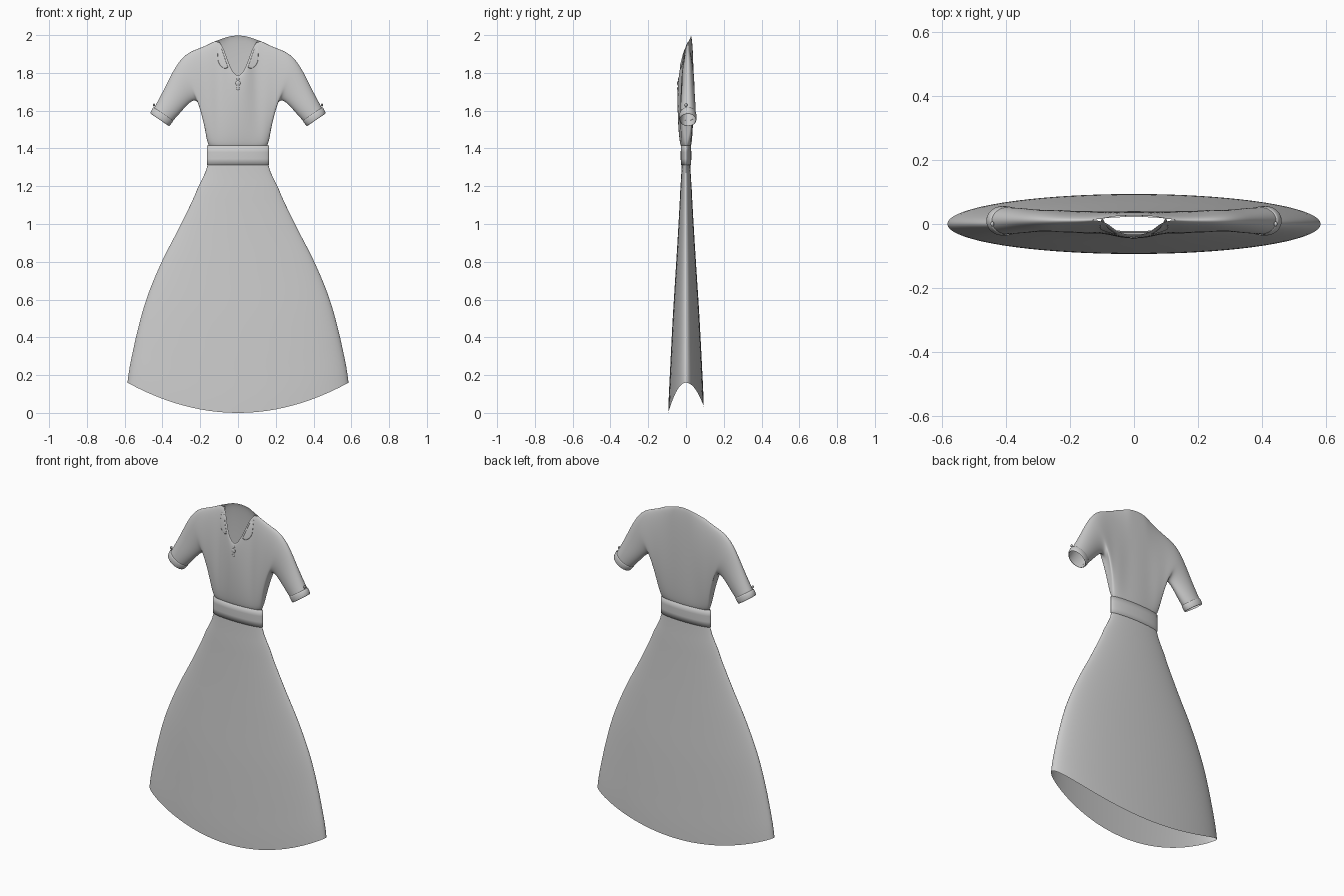
import bpy, bmesh
from math import sin, cos, pi
from mathutils import Vector
from mathutils.bvhtree import BVHTree

if "Cube" in bpy.data.objects:
    bpy.data.objects.remove(bpy.data.objects["Cube"])


def make(name, grids, closed=False, mirror=False, subsurf=0, solid=0):
    """Mesh from grids of points (rows of equal length), welded and smooth."""
    bm = bmesh.new()
    for g in grids:
        vs = [[bm.verts.new(p) for p in row] for row in g]
        n = len(vs[0])
        for r0, r1 in zip(vs, vs[1:]):
            for i in range(n if closed else n - 1):
                j = (i + 1) % n
                bm.faces.new((r0[i], r0[j], r1[j], r1[i]))
    bmesh.ops.remove_doubles(bm, verts=bm.verts, dist=0.0005)
    bmesh.ops.recalc_face_normals(bm, faces=bm.faces)
    me = bpy.data.meshes.new(name)
    bm.to_mesh(me)
    bm.free()
    for p in me.polygons:
        p.use_smooth = True
    ob = bpy.data.objects.new(name, me)
    bpy.context.collection.objects.link(ob)
    if mirror:
        ob.modifiers.new("mirror", 'MIRROR')
    if solid:
        m = ob.modifiers.new("solid", 'SOLIDIFY')
        m.thickness, m.offset = solid, 0
    if subsurf:
        m = ob.modifiers.new("subsurf", 'SUBSURF')
        m.levels = m.render_levels = subsurf
    return ob


def spline(keys, t):
    """Catmull-Rom through (t, a, b) keys."""
    k = 0
    while k < len(keys) - 2 and t > keys[k + 1][0]:
        k += 1
    p = [Vector(keys[min(max(i, 0), len(keys) - 1)][1:]) for i in range(k - 1, k + 3)]
    u = (t - keys[k][0]) / (keys[k + 1][0] - keys[k][0])
    return 0.5 * (2 * p[1] + (p[2] - p[0]) * u + (2 * p[0] - 5 * p[1] + 4 * p[2] - p[3]) * u**2
                  + (3 * p[1] - p[0] - 3 * p[2] + p[3]) * u**3)


def sheets(stations, n=10):
    """Front and back sheets between a bottom and a top outline.
    Station: x top, z top front, z top back, x bottom, z bottom,
    y bottom front/back, y top front/back, bulge."""
    front, back = [], []
    for xt, zf, zr, xb, zb, bf, bb, tf, tb, h in stations:
        rf, rb = [], []
        for i in range(n + 1):
            a = pi * i / n
            w = (1 - cos(a)) / 2
            x = xb + (xt - xb) * w
            rf.append((x, bf + (tf - bf) * w - h * sin(a), zb + (zf - zb) * w))
            rb.append((x, bb + (tb - bb) * w + h * sin(a), zb + (zr - zb) * w))
        front.append(rf)
        back.append(rb)
    return [front, back]


# Skirt: elliptical rings down to a hem that dips at front and back
N = 72
keys = [(0, .16, .023), (.095, .208, .03), (.27, .3, .042), (.445, .403, .056),
        (.615, .484, .07), (.79, .54, .082), (1, .585, .094)]
rows = []
for r in range(29):
    t = r / 28
    a, b = spline(keys, t)
    row = []
    for i in range(N):
        q = 2 * pi * i / N
        hem = .16 * cos(q)**2 + .035 * max(0, sin(q))**2
        row.append((a * cos(q), b * sin(q), 1.315 + (hem - 1.315) * t))
    rows.append(row)
make("skirt", [rows], closed=True)

# Belt band
prof = [(.158, .022, 1.312), (.164, .027, 1.313), (.165, .028, 1.345),
        (.165, .028, 1.38), (.164, .027, 1.415), (.158, .022, 1.416)]
make("belt", [[[(a * cos(2 * pi * i / N), b * sin(2 * pi * i / N), z) for i in range(N)]
               for a, b, z in prof]], closed=True)

# Bodice with sleeves, right half mirrored
st = [(0, 1.778, 1.998, 0, 1.41, -.025, .025, -.034, .026, .015),
      (.03, 1.805, 1.996, .04, 1.41, -.024, .024, -.033, .026, .015),
      (.06, 1.88, 1.99, .08, 1.41, -.021, .021, -.02, .025, .016),
      (.092, 1.978, 1.978, .115, 1.41, -.017, .017, .012, .018, .022)]
side = [(.15, 1.957, .138, 1.41, .011, .03), (.205, 1.934, .161, 1.413, 0, .034),
        (.25, 1.917, .17, 1.48, 0, .035), (.285, 1.892, .187, 1.56, 0, .035),
        (.315, 1.858, .203, 1.632, 0, .034), (.347, 1.806, .226, 1.662, 0, .034),
        (.38, 1.738, .263, 1.638, 0, .036), (.42, 1.66, .31, 1.582, 0, .041),
        (.46, 1.588, .366, 1.522, 0, .043)]
for k, (xt, zt, xb, zb, yb, h) in enumerate(side):
    c = min(.01, .0025 * k)
    st.append((xt, zt, zt, xb, zb, c - yb, c + yb, .011, .011, h))
bodice = make("bodice", sheets(st), mirror=True, subsurf=2)

# Turned-up sleeve cuffs
cuff = [(xt, zt, zt, xb, zb, .01, .01, .01, .01, h) for xt, zt, xb, zb, h in
        [(.446, 1.617, .344, 1.547, .043), (.451, 1.62, .341, 1.544, .046),
         (.467, 1.586, .364, 1.516, .048), (.461, 1.583, .367, 1.519, .043)]]
make("cuffs", sheets(cuff), mirror=True, subsurf=1)

# Find the bodice front so the trims lie on it
bpy.context.view_layer.update()
tree = BVHTree.FromObject(bodice, bpy.context.evaluated_depsgraph_get())


def on_front(x, z, lift):
    hit = tree.ray_cast(Vector((x, -1, z)), Vector((0, 1, 0)))[0]
    return (x, (hit.y if hit else -.025) - lift, z)


# Flat collar flaps beside the neckline
inner = [(.098, 1.968), (.086, 1.925), (.073, 1.89), (.062, 1.855), (.05, 1.828)]
outer = [(.104, 1.962), (.107, 1.92), (.109, 1.875), (.102, 1.84), (.07, 1.82)]
rows = []
for (x0, z0), (x1, z1) in zip(inner, outer):
    rows.append([on_front(x0 + (x1 - x0) * u / 3, z0 + (z1 - z0) * u / 3, .003)
                 for u in range(4)])
make("collar", [rows], mirror=True, solid=.003, subsurf=1)


# Buttons on the placket and cuffs
def button(name, loc, r, scale):
    bpy.ops.mesh.primitive_uv_sphere_add(segments=20, ring_count=10, radius=r, location=loc)
    ob = bpy.context.object
    ob.name = name
    ob.scale = scale
    bpy.ops.object.shade_smooth()


for z, r in ((1.767, .007), (1.745, .013), (1.717, .008)):
    button("front_button", on_front(0, z, .001), r, (1, .35, 1))
for s in (-1, 1):
    button("cuff_button", (s * .444, .0, 1.63), .008, (.7, 1, 1))
